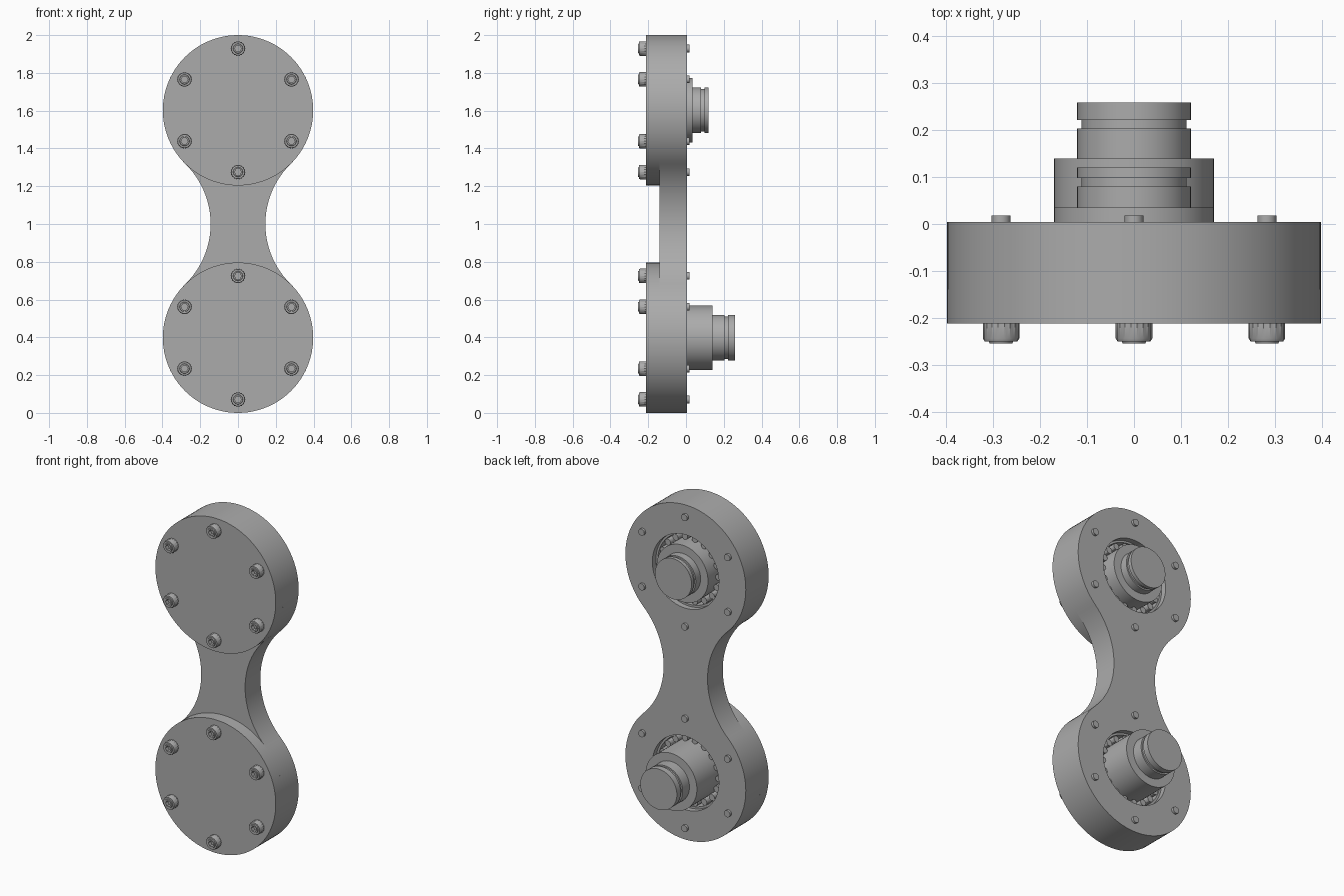
import bpy, bmesh
from math import sin, cos, pi, radians, atan2

if "Cube" in bpy.data.objects:
    bpy.data.objects.remove(bpy.data.objects["Cube"])

steel = bpy.data.materials.new("grey steel")
GREY = (0.41, 0.41, 0.41, 1)
steel.diffuse_color = GREY
steel.use_nodes = True
steel.node_tree.nodes["Principled BSDF"].inputs["Base Color"].default_value = GREY

R = 0.398                  # end disc radius
CENTRES = (R, 2 - R)       # heights of the two pivots
FRONT, SEAM, BACK = -0.212, -0.14, 0.004
BORE = 0.22


def finish(obj):
    obj.data.materials.clear()
    obj.data.materials.append(steel)
    bpy.ops.object.select_all(action='DESELECT')
    obj.select_set(True)
    bpy.context.view_layer.objects.active = obj
    bpy.ops.object.shade_smooth_by_angle(angle=radians(30))
    return obj


def turned(name, profile, x, z, n=64, shape=None):
    """Turn (radius, y) points around the y axis; radius 0 closes an end."""
    bm = bmesh.new()
    rings = []
    for i, (r, y) in enumerate(profile):
        if r == 0:
            rings.append([bm.verts.new((0, y, 0))] * n)
            continue
        ring = []
        for k in range(n):
            a = 2 * pi * k / n
            s = r * (shape(i, k, a) if shape else 1)
            ring.append(bm.verts.new((s * cos(a), y, s * sin(a))))
        rings.append(ring)
    for lo, hi in zip(rings, rings[1:]):
        for k in range(n):
            j = (k + 1) % n
            bm.faces.new(dict.fromkeys((lo[k], lo[j], hi[j], hi[k])))
    bmesh.ops.recalc_face_normals(bm, faces=bm.faces)
    mesh = bpy.data.meshes.new(name)
    bm.to_mesh(mesh)
    bm.free()
    obj = bpy.data.objects.new(name, mesh)
    obj.location = (x, 0, z)
    bpy.context.collection.objects.link(obj)
    return finish(obj)


def arc(cx, cz, r, start, end, n):
    return [(cx + r * cos(start + (end - start) * i / n),
             cz + r * sin(start + (end - start) * i / n)) for i in range(n)]


# Link plate: two discs joined by a waist of tangent arcs, bored at each pivot
half, waist = CENTRES[1] - 1, 0.145
fillet = (waist ** 2 + half ** 2 - R ** 2) / (2 * (R - waist))
side = waist + fillet
t = atan2(half, side)
outline = (arc(0, half, R, -t, pi + t, 72) + arc(-side, 0, fillet, t, -t, 24)
           + arc(0, -half, R, pi - t, 2 * pi + t, 72)
           + arc(side, 0, fillet, pi + t, pi - t, 24))
curve = bpy.data.curves.new("link_plate", 'CURVE')
curve.dimensions, curve.fill_mode = '2D', 'BOTH'
curve.extrude = (BACK - SEAM) / 2
bores = [arc(0, s * half, BORE, 0, 2 * pi, 64) for s in (-1, 1)]
for points in [outline] + bores:
    spline = curve.splines.new('POLY')
    spline.points.add(len(points) - 1)
    for p, (x, z) in zip(spline.points, points):
        p.co = (x, z, 0, 1)
    spline.use_cyclic_u = True
plate = bpy.data.objects.new("link_plate", curve)
bpy.context.collection.objects.link(plate)
plate.location = (0, (SEAM + BACK) / 2, 1)
plate.rotation_euler.x = pi / 2
bpy.ops.object.select_all(action='DESELECT')
plate.select_set(True)
bpy.context.view_layer.objects.active = plate
bpy.ops.object.convert(target='MESH')
finish(bpy.context.object)


def bolt_shape(i, k, a):
    """Knurled rim on the head, six-sided socket inside."""
    if i in (3, 4):
        return 1 - 0.06 * (k % 2)
    if i in (8, 9):
        return cos(pi / 6) / cos(a % (pi / 3) - pi / 6)
    return 1


bolt = [(0, 0.018), (0.02, 0.018), (0.02, FRONT), (0.039, FRONT), (0.039, -0.244),
        (0.035, -0.25), (0.026, -0.25), (0.024, -0.255), (0.018, -0.255),
        (0.018, -0.232), (0, -0.232)]

for label, z, collar in (("lower", CENTRES[0], 0.14), ("upper", CENTRES[1], 0.035)):
    # Round cover on the front
    turned(label + "_cover", [(0, FRONT), (R, FRONT), (R, SEAM), (0, SEAM)], 0, z, 96)

    # Stepped pivot shaft with a groove near its end
    tip, g0, g1 = collar + 0.12, collar + 0.064, collar + 0.082
    tip = collar + (0.119 if label == "lower" else 0.085)
    if label == "upper":
        g0, g1 = collar + 0.045, collar + 0.063
    turned(label + "_shaft",
           [(0, SEAM), (0.17, SEAM), (0.17, collar), (0.121, collar), (0.121, g0),
            (0.112, g0), (0.112, g1), (0.121, g1), (0.121, tip), (0, tip)], 0, z)

    # Bearing: outer race and a ring of rollers
    turned(label + "_bearing_race",
           [(BORE, -0.03), (0.208, -0.03), (0.208, -0.12), (BORE, -0.12)], 0, z)
    for k in range(18):
        a = 2 * pi * k / 18
        turned(label + "_roller", [(0, -0.12), (0.019, -0.12), (0.019, -0.035), (0, -0.035)],
               0.189 * cos(a), z + 0.189 * sin(a), 12)

    # Six bolts through the cover and plate
    for k in range(6):
        a = pi / 2 + k * pi / 3
        turned(label + "_bolt", bolt, 0.327 * cos(a), z + 0.327 * sin(a), 36, bolt_shape)
